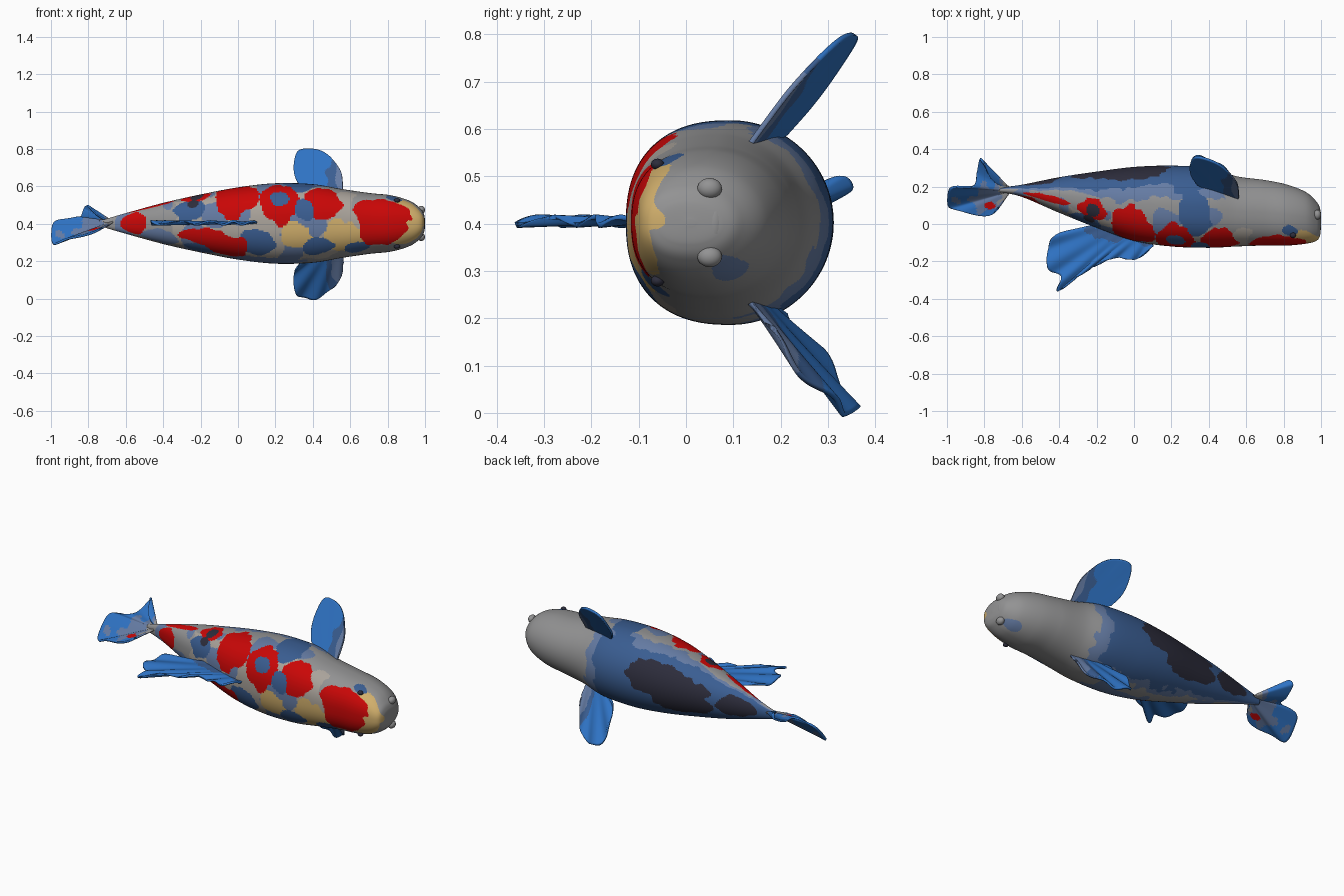
import bpy, bmesh
from math import sin, cos, pi, copysign
from mathutils import Vector, noise

cube = bpy.data.objects.get("Cube")
if cube:
    bpy.data.objects.remove(cube, do_unlink=True)

# Materials
COLOURS = {
    "scale_grey": (.29, .29, .293), "cream_grey": (.4, .365, .325), "red": (.59, .002, .002),
    "tan": (.64, .43, .15), "dark_blue": (.042, .11, .285), "pale_blue": (.13, .2, .37),
    "navy": (.026, .026, .045), "fin_blue": (.028, .17, .55)}
NAMES = list(COLOURS)
GREY, CREAM, RED, TAN, DARK, PALE, NAVY, FIN = range(len(NAMES))
MATS = []
for label, rgb in COLOURS.items():
    m = bpy.data.materials.new(label)
    m.use_nodes = True
    m.diffuse_color = (*rgb, 1)
    bsdf = next(n for n in m.node_tree.nodes if n.type == 'BSDF_PRINCIPLED')
    bsdf.inputs["Base Color"].default_value = (*rgb, 1)
    bsdf.inputs["Roughness"].default_value = .6
    MATS.append(m)


def spline(points, t):
    """Smooth curve through points, t from 0 to 1."""
    n = len(points) - 1
    i = min(int(t * n), n - 1)
    f = t * n - i
    p = [Vector(points[min(max(k, 0), n)]) for k in range(i - 1, i + 3)]
    a = (p[2] - p[0]) * .5
    b = (p[3] - p[1]) * .5
    d = p[2] - p[1]
    return p[1] + a * f + (d * 3 - a * 2 - b) * f * f + (a + b - d * 2) * f ** 3


def make_object(name, bm):
    bmesh.ops.recalc_face_normals(bm, faces=bm.faces)
    mesh = bpy.data.meshes.new(name)
    bm.to_mesh(mesh)
    bm.free()
    for m in MATS:
        mesh.materials.append(m)
    mesh.shade_smooth()
    ob = bpy.data.objects.new(name, mesh)
    bpy.context.collection.objects.link(ob)
    return ob


def wobble(p, scale, shift=0):
    return noise.noise(Vector(p) * scale + Vector((shift, shift, shift)))


# Body stations: x, back y, belly y, half height (the body is symmetric in z)
MIDDLE = .402
STATIONS = [
    (-.72, .17, .195, .02), (-.6, .145, .21, .055), (-.4, .06, .25, .11),
    (-.2, -.02, .28, .155), (0, -.09, .305, .193), (.2, -.12, .312, .215),
    (.4, -.127, .3, .21), (.55, -.12, .255, .185), (.7, -.115, .235, .163),
    (.82, -.115, .21, .15), (.92, -.105, .17, .12), (.975, -.09, .12, .08),
    (.995, -.06, .08, .047), (1, 0, .02, .008)]

# Colour patches: x, angle from the back, x radius, angle radius
PATCHES = [
    (NAVY, -.22, 1.2, .04, .25), (NAVY, -.24, .75, .03, .2),
    (DARK, .22, .6, .05, .25), (DARK, .36, .3, .05, .3), (DARK, .83, 1.1, .04, .2),
    (RED, .77, .1, .15, .8), (RED, .45, .6, .1, .5), (RED, .22, .6, .1, .6),
    (RED, -.01, .8, .12, .7), (RED, -.22, 1.2, .08, .4), (RED, -.47, 1.3, .13, .25),
    (RED, -.55, .1, .07, .9), (RED, -.19, -.4, .14, .3), (RED, -.05, -.7, .11, .45),
    (DARK, .43, -.6, .08, .3), (PALE, .42, 0, .05, .3), (DARK, .64, -.8, .06, .25),
    (TAN, .9, 0, .09, 1), (TAN, .32, -.25, .09, .3), (TAN, .57, -.35, .12, .45),
    (DARK, -.26, .5, .09, .5), (DARK, .1, -.5, .1, .45), (DARK, -.2, -1, .08, .3),
    (DARK, .33, 1.4, .09, .6), (PALE, -.13, .3, .08, .4), (PALE, .32, .1, .08, .4),
    (PALE, -.43, -.7, .1, .5), (PALE, .15, -1.2, .2, .25), (PALE, .93, -2.1, .04, .3),
    (NAVY, -.05, 2.8, .25, .5), (NAVY, -.5, 3.1, .13, .7), (NAVY, -.17, -2.9, .18, .45)]


def body_colour(c, angle):
    edge = .5 * wobble(c, 9) + .35 * wobble(c, 22)
    for colour, x, a, rx, ra in PATCHES:
        turn = (angle - a + pi) % (2 * pi) - pi
        if ((c.x - x) / rx) ** 2 + (turn / ra) ** 2 < 1 + edge:
            return colour
    side = abs(angle) + edge * .5
    front = c.x + edge * .1
    if front > .48 and (side > 1 or front > .62):
        return GREY
    if side > 2 and front < .4:
        return DARK
    if side > 1.75:
        return PALE
    if wobble(c, 6, 5) > .22:
        return PALE
    return CREAM if side < 1.1 and front > -.35 else GREY


def build_body(rings=300, segs=200):
    bm = bmesh.new()
    loops = []
    for i in range(rings + 1):
        x, back, belly, half = spline([Vector(s) for s in STATIONS], i / rings)
        loop = []
        for j in range(segs):
            a = 2 * pi * j / segs - pi
            power = 2 / 2.4 if cos(a) > 0 else 1      # flatter back, round belly
            y = copysign(abs(cos(a)) ** power, cos(a))
            z = copysign(abs(sin(a)) ** power, sin(a))
            loop.append(bm.verts.new((x, (back + belly - (belly - back) * y) / 2,
                                      MIDDLE + half * z)))
        loops.append(loop)
    for r, s in zip(loops, loops[1:]):
        for j in range(segs):
            k = (j + 1) % segs
            f = bm.faces.new((r[j], r[k], s[k], s[j]))
            f.material_index = body_colour(f.calc_center_median(),
                                           2 * pi * (j + .5) / segs - pi)
    bm.faces.new(loops[0])
    bm.faces.new(loops[-1])
    make_object("body", bm)


def build_fin(name, base, edge, colour, ripple, waves, rows=28, cols=110):
    """Thin sheet stretched from a base line to an outer edge, with ray ripples."""
    bm = bmesh.new()
    grid = []
    for j in range(cols + 1):
        v = j / cols
        b, e = spline(base, v), spline(edge, v)
        push = Vector(ripple) * sin(waves * v * 2 * pi)
        grid.append([bm.verts.new(b.lerp(e, i / rows) + push * (i / rows) ** 1.5)
                     for i in range(rows + 1)])
    for p, q in zip(grid, grid[1:]):
        for i in range(rows):
            f = bm.faces.new((p[i], p[i + 1], q[i + 1], q[i]))
            f.material_index = colour(f.calc_center_median(), i / rows)
    ob = make_object(name, bm)
    solid = ob.modifiers.new("thickness", 'SOLIDIFY')
    solid.thickness = .011
    solid.offset = 0


def pectoral_colour(c, u):
    n = c.x + .03 * wobble(c, 12) - .25 * abs(abs(c.z - .4) - .25)
    return PALE if n > .505 else DARK if n > .475 else FIN


def dorsal_colour(c, u):
    return DARK if u + .5 * wobble(c, 14) < .2 else FIN


def tail_colour(c, u):
    n = .5 * wobble(c, 14)
    spot = c - Vector((-.77, .1, .38))
    if Vector((spot.x * .5, spot.y)).length < .018 + n * .02:
        return RED
    return GREY if u + n < .25 else PALE if u + n < .62 else FIN


build_body()

# Pectoral fins, a mirrored pair swept outward and toward the belly
ROOT = [(.56, .56), (.52, .555), (.47, .555), (.42, .56)]
RIM = [(.56, .61), (.55, .68), (.5, .75), (.44, .79), (.38, .8), (.32, .785),
       (.3, .72), (.305, .65), (.34, .59)]


def swept(outline, mirror):
    return [(x, .16 + .72 * (z - .58) + .27 * (.5 - x), .8 - z if mirror else z)
            for x, z in outline]


for name, mirror, size in (("upper", False, .001), ("lower", True, .007)):
    build_fin(name + "_pectoral_fin", swept(ROOT, mirror), swept(RIM, mirror),
              pectoral_colour, (0, size, size), 4)

# Dorsal fin trailing toward the tail
DORSAL_ROOT = [(.1, -.09), (0, -.07), (-.1, -.04), (-.2, 0)]
DORSAL_RIM = [(.1, -.12), (.03, -.18), (-.03, -.19), (-.1, -.18), (-.2, -.22), (-.3, -.28),
              (-.41, -.36), (-.39, -.28), (-.46, -.24), (-.46, -.14), (-.42, -.06), (-.25, -.02)]
build_fin("dorsal_fin", [(x, y, .405) for x, y in DORSAL_ROOT],
          [(x, y, .405) for x, y in DORSAL_RIM], dorsal_colour, (0, 0, .009), 7)

# Tail fin with a long back lobe and an upturned belly lobe
build_fin("tail_fin", [(-.67, .165, .41), (-.67, .18, .41), (-.67, .2, .41)],
          [(-.7, .14, .39), (-.76, .05, .36), (-.9, .06, .32), (-.985, .09, .295),
           (-.997, .15, .36), (-.97, .2, .42), (-.86, .2, .43), (-.84, .28, .44),
           (-.825, .345, .47), (-.81, .335, .5), (-.77, .25, .46), (-.7, .2, .42)],
          tail_colour, (0, .003, .004), 6)


# Eyes, barbels and lip
def blob(name, place, size, colour):
    bm = bmesh.new()
    bmesh.ops.create_uvsphere(bm, u_segments=24, v_segments=14, radius=1)
    for v in bm.verts:
        v.co = [p + c * s for p, c, s in zip(place, v.co, size)]
    for f in bm.faces:
        f.material_index = colour
    make_object(name, bm)


for side, s in (("upper", 1), ("lower", -1)):
    blob(side + "_eye", (.85, -.06, MIDDLE + s * .123), (.016, .014, .012), NAVY)
    blob(side + "_barbel", (.98, .05, MIDDLE + s * .072), (.02, .026, .022), GREY)
blob("lip", (.975, .06, MIDDLE), (.024, .025, .055), GREY)
